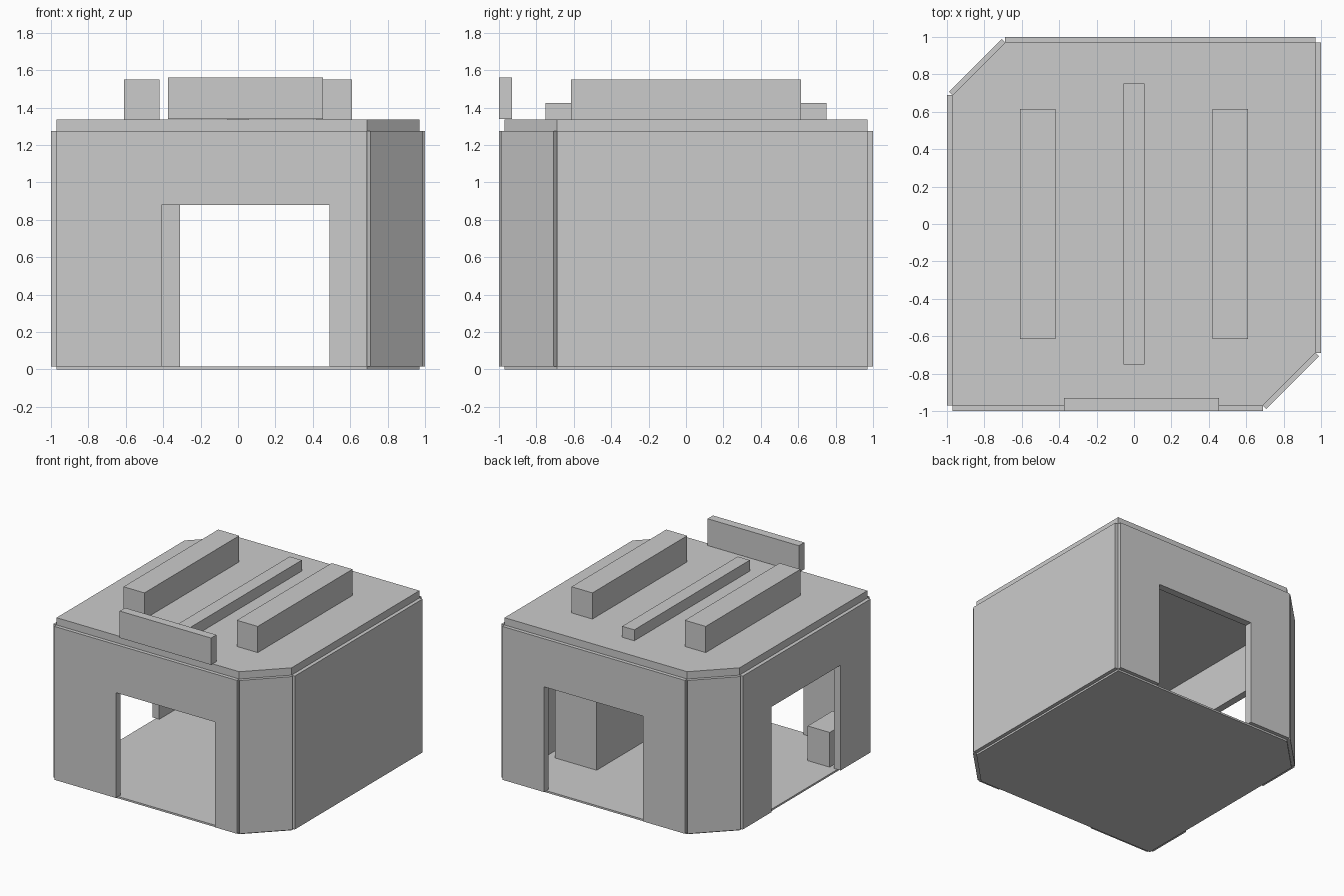
import bpy, bmesh
from math import radians
from mathutils import Matrix, Vector

cube = bpy.data.objects.get("Cube")
if cube:
    bpy.data.objects.remove(cube, do_unlink=True)

grey = bpy.data.materials.new("plain_grey")
grey.use_nodes = True
COLOUR = (0.6, 0.6, 0.6, 1)
grey.diffuse_color = COLOUR
grey.node_tree.nodes["Principled BSDF"].inputs["Base Color"].default_value = COLOUR

WALL_BASE, WALL_TOP, ROOF_TOP = 0.015, 1.275, 1.335
DOOR_TOP, THICK = 0.88, 0.06


def prism(name, outline, depth, matrix=Matrix()):
    """Extrude a flat outline along its local z, then place it."""
    bm = bmesh.new()
    face = bm.faces.new([bm.verts.new((a, b, 0)) for a, b in outline])
    grown = bmesh.ops.extrude_face_region(bm, geom=[face])["geom"]
    moved = [v for v in grown if isinstance(v, bmesh.types.BMVert)]
    bmesh.ops.translate(bm, vec=(0, 0, depth), verts=moved)
    bmesh.ops.recalc_face_normals(bm, faces=bm.faces)
    bm.transform(matrix)
    mesh = bpy.data.meshes.new(name)
    bm.to_mesh(mesh)
    bm.free()
    mesh.materials.append(grey)
    obj = bpy.data.objects.new(name, mesh)
    bpy.context.collection.objects.link(obj)
    return obj


def box(name, x, y, z):
    outline = [(x[0], y[0]), (x[1], y[0]), (x[1], y[1]), (x[0], y[1])]
    return prism(name, outline, z[1] - z[0], Matrix.Translation((0, 0, z[0])))


def wall(name, angle, distance, span, door=None):
    """Upright panel facing outward at an angle, with an optional doorway."""
    a, b = span
    outline = [(a, WALL_BASE), (a, WALL_TOP), (b, WALL_TOP), (b, WALL_BASE)]
    if door:
        c, d = door
        outline += [(d, WALL_BASE), (d, DOOR_TOP), (c, DOOR_TOP), (c, WALL_BASE)]
    # Local axes: along the wall, up, outward
    axes = Matrix(((0, 0, 1), (1, 0, 0), (0, 1, 0))).to_4x4()
    place = (Matrix.Rotation(radians(angle), 4, "Z")
             @ Matrix.Translation((distance - THICK, 0, 0)) @ axes)
    return prism(name, outline, THICK, place)


# Floor and roof slabs with two opposite corners cut off
E, C = 0.97, 0.69
slab = [(-E, -E), (C, -E), (E, -C), (E, E), (-C, E), (-E, C)]
prism("floor", slab, WALL_BASE)
prism("roof", slab, ROOF_TOP - WALL_TOP, Matrix.Translation((0, 0, WALL_TOP)))

# Walls and angled corner panels
wall("front_wall", -90, 1, (-E, C), (-0.41, 0.49))
wall("back_wall", 90, 1, (-E, C), (-0.59, 0.31))
wall("right_side_wall", 180, 1, (-C, E), (-0.32, 0.58))
wall("left_side_wall", 0, 1, (-C, E))
wall("front_corner_panel", -45, 1.2, (-0.2, 0.2))
wall("back_corner_panel", 135, 1.2, (-0.2, 0.2))

# Roof beams and sign board
for side, x in (("right", -0.515), ("left", 0.515)):
    box(side + "_roof_beam", (x - 0.095, x + 0.095), (-0.615, 0.615), (ROOF_TOP, 1.55))
box("middle_roof_beam", (-0.055, 0.055), (-0.75, 0.75), (ROOF_TOP, 1.425))
box("sign_board", (-0.375, 0.455), (-1, -0.93), (1.34, 1.56))

# Interior furniture
box("counter", (0.49, 0.87), (-0.46, 0.46), (WALL_BASE, 0.8))
box("small_crate", (-0.9, -0.7), (-0.9, -0.58), (WALL_BASE, 0.3))
